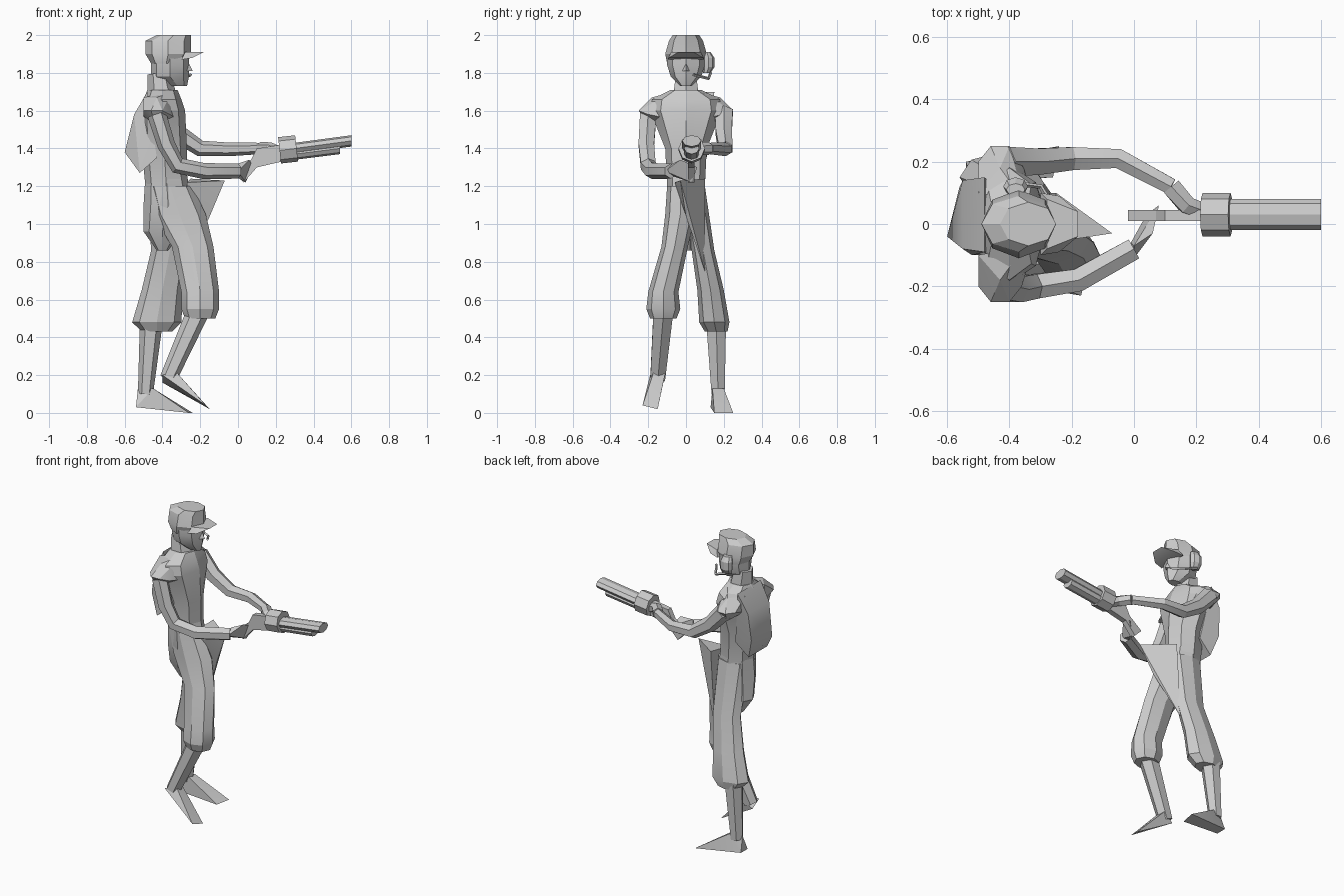
import bpy, bmesh, math
from mathutils import Vector

default_cube = bpy.data.objects.get("Cube")
if default_cube:
    bpy.data.objects.remove(default_cube, do_unlink=True)

shade = (.6, .6, .6, 1)
grey = bpy.data.materials.new("plain_grey")
grey.diffuse_color = shade
grey.use_nodes = True
grey.node_tree.nodes["Principled BSDF"].inputs["Base Color"].default_value = shade


def finish(name, bm):
    """Turn the working mesh into a shaded object."""
    bmesh.ops.recalc_face_normals(bm, faces=bm.faces)
    mesh = bpy.data.meshes.new(name)
    bm.to_mesh(mesh)
    bm.free()
    mesh.materials.append(grey)
    part = bpy.data.objects.new(name, mesh)
    bpy.context.collection.objects.link(part)
    bpy.ops.object.select_all(action='DESELECT')
    part.select_set(True)
    bpy.context.view_layer.objects.active = part
    bpy.ops.object.shade_smooth_by_angle(angle=math.radians(25))


def skin(name, rings):
    """Join rings of points into a closed skin."""
    bm = bmesh.new()
    loops = [[bm.verts.new(point) for point in ring] for ring in rings]
    for low, high in zip(loops, loops[1:]):
        for i in range(len(low)):
            bm.faces.new((low[i - 1], low[i], high[i], high[i - 1]))
    bm.faces.new(loops[0])
    bm.faces.new(loops[-1])
    finish(name, bm)


def circle(sides):
    angles = [math.tau * i / sides for i in range(sides)]
    return [(math.cos(a), math.sin(a)) for a in angles]


def stack(name, *levels):
    """Level ovals: centre x, y, z, then half depth and half width."""
    skin(name, [[(x + depth * c, y + width * s, z) for c, s in circle(8)]
                for x, y, z, depth, width in levels])


def limb(name, start_radius, end_radius, *path, sides=6):
    """Evenly tapered tube along a path."""
    points = [Vector(p) for p in path]
    last = len(points) - 1
    rings = []
    for i, point in enumerate(points):
        along = (points[min(i + 1, last)] - points[max(i - 1, 0)]).normalized()
        across = along.cross(Vector((0, 1, 0))).normalized()
        other = along.cross(across)
        radius = start_radius + (end_radius - start_radius) * i / last
        rings.append([point + radius * (across * c + other * s) for c, s in circle(sides)])
    skin(name, rings)


def rod(name, width, height, *ends):
    """Oval bar along x on the gun's centre line."""
    skin(name, [[(x, .03 + width * c, z + height * s) for c, s in circle(8)] for x, z in ends])


def hull(name, *points, mirror=False, flip=False):
    """Faceted solid around a few corners, optionally mirrored or flipped in y."""
    bm = bmesh.new()
    for x, y, z in points:
        bm.verts.new((x, -y if flip else y, z))
        if mirror and y:
            bm.verts.new((x, -y, z))
    bmesh.ops.convex_hull(bm, input=bm.verts)
    loose = [v for v in bm.verts if not v.link_faces]
    bmesh.ops.delete(bm, geom=loose, context='VERTS')
    finish(name, bm)


# Head, cap and headset
limb("neck", .08, .06, (-.4, 0, 1.66), (-.42, 0, 1.8))
stack("head", (-.32, 0, 1.73, .05, .03), (-.36, 0, 1.78, .1, .08), (-.36, 0, 1.84, .1, .1),
      (-.36, 0, 1.9, .1, .1))
hull("nose", (-.27, .02, 1.81), (-.24, 0, 1.81), (-.27, 0, 1.87), mirror=True)
stack("cap", (-.38, 0, 1.85, .08, .1), (-.37, 0, 1.9, .12, .11),
      (-.37, 0, 1.97, .12, .09), (-.34, 0, 2, .09, .07))
hull("cap_visor", (-.3, .1, 1.87), (-.28, .08, 1.91), (-.18, .04, 1.91), (-.24, .09, 1.88),
     mirror=True)
stack("ear_cup", (-.38, .11, 1.8, .03, .02), (-.38, .12, 1.83, .04, .03),
      (-.38, .12, 1.88, .04, .03), (-.38, .11, 1.91, .03, .02))
limb("microphone_arm", .008, .008, (-.38, .13, 1.8), (-.3, .12, 1.77), (-.25, .04, 1.79), sides=4)

# Shirt with flared short sleeves
stack("shirt", (-.38, 0, 1.2, .11, .1), (-.39, 0, 1.4, .12, .11), (-.4, 0, 1.6, .12, .19),
      (-.4, 0, 1.66, .1, .18), (-.4, 0, 1.71, .08, .08))
for side, flip in (("front_side", True), ("back_side", False)):
    hull(side + "_sleeve", (-.5, .1, 1.67), (-.35, .07, 1.7), (-.5, .1, 1.57), (-.33, .1, 1.56),
         (-.43, .18, 1.67), (-.5, .2, 1.6), (-.46, .25, 1.6), (-.4, .25, 1.6), (-.36, .2, 1.58),
         (-.44, .2, 1.53), flip=flip)

# Backpack
hull("backpack", (-.48, -.09, 1.7), (-.48, .15, 1.7), (-.55, -.08, 1.58), (-.55, .14, 1.58),
     (-.6, -.04, 1.38), (-.56, .12, 1.4), (-.52, -.1, 1.27), (-.52, .09, 1.27),
     (-.43, -.1, 1.35), (-.43, .1, 1.35))

# Trousers gathered below the knee
stack("hips", (-.38, 0, 1.26, .11, .1), (-.37, 0, 1.1, .13, .1), (-.4, .02, .96, .1, .08),
      (-.4, .02, .86, .03, .03))
stack("front_side_trouser_leg", (-.36, -.03, 1.2, .12, .07), (-.31, -.03, 1.05, .14, .08),
      (-.24, -.06, .88, .11, .07), (-.2, -.12, .64, .1, .08), (-.2, -.12, .55, .1, .09),
      (-.2, -.12, .5, .08, .07))
stack("back_side_trouser_leg", (-.37, .03, 1.2, .11, .07), (-.36, .09, .86, .1, .06),
      (-.4, .13, .65, .11, .07), (-.43, .15, .48, .13, .08), (-.43, .16, .43, .08, .06))
hull("waist_flap", (-.07, -.03, 1.23), (-.25, .1, 1.24), (-.27, -.06, 1.22), (-.15, 0, 1.04),
     (-.28, .1, .75))

# Shins and pointed feet
limb("front_side_shin", .06, .045, (-.21, -.12, .54), (-.37, -.15, .18))
hull("front_side_foot", (-.4, -.12, .16), (-.4, -.19, .2), (-.33, -.11, .21), (-.33, -.17, .22),
     (-.17, -.23, .04), (-.15, -.15, .02))
limb("back_side_shin", .06, .04, (-.46, .16, .47), (-.49, .17, .1))
hull("back_side_foot", (-.54, .13, .03), (-.54, .2, .03), (-.53, .17, .13), (-.45, .14, .13),
     (-.45, .2, .13), (-.26, .15, 0), (-.24, .25, 0))

# Arms and hands
front_wrist, back_wrist = (0, -.08, 1.28), (.12, .12, 1.4)
limb("front_side_arm", .05, .04, (-.43, -.2, 1.58), (-.38, -.21, 1.42), (-.32, -.2, 1.31),
     (-.18, -.18, 1.28), front_wrist)
hull("front_side_hand", (0, -.11, 1.28), (-.01, -.06, 1.25), (0, -.07, 1.32), (.06, -.03, 1.34),
     (.08, .06, 1.3), (.04, .03, 1.22))
limb("back_side_arm", .055, .03, (-.42, .2, 1.59), (-.32, .2, 1.48), (-.2, .21, 1.4),
     (-.05, .21, 1.395), back_wrist)
limb("back_side_hand", .035, .03, back_wrist, (.17, .06, 1.4), (.22, .04, 1.38))

# Gun
grip_outline = ((.23, 1.42), (.1, 1.4), (.07, 1.34), (-.02, 1.27), (.03, 1.22), (.1, 1.3), (.23, 1.33))
skin("gun_grip", [[(x, y, z) for x, z in grip_outline] for y in (.01, .045)])
limb("gun_collar", .07, .07, (.22, .03, 1.39), (.31, .03, 1.4), sides=8)
rod("gun_barrel", .05, .03, (.3, 1.4), (.6, 1.44))
rod("gun_lower_tube", .04, .03, (.3, 1.37), (.54, 1.4))
